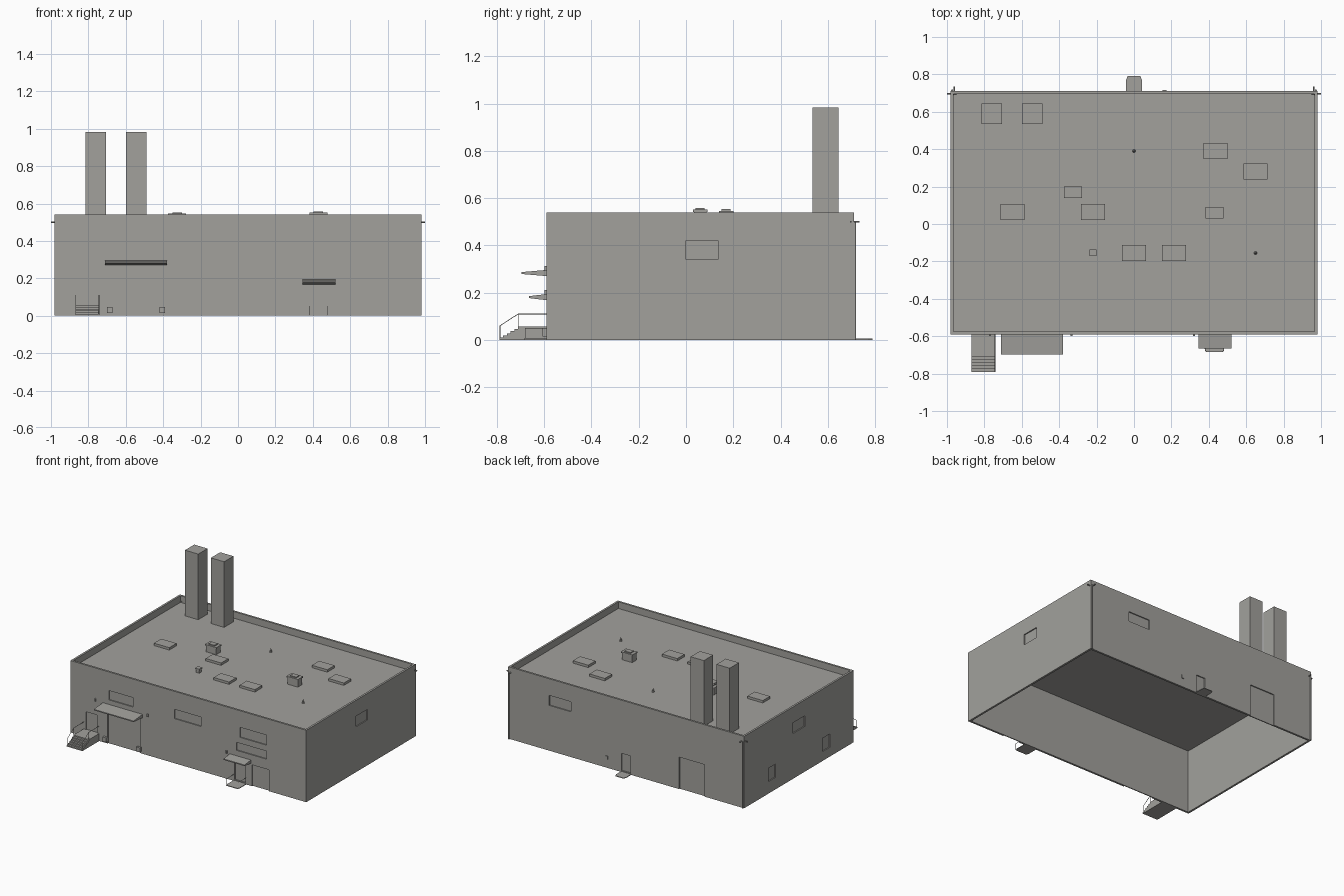
import bpy, bmesh
from mathutils import Vector, Matrix

cube = bpy.data.objects.get("Cube")
if cube:
    bpy.data.objects.remove(cube)

grey = bpy.data.materials.new("concrete_grey")
grey.use_nodes = True
colour = (0.36, 0.355, 0.335, 1)
grey.diffuse_color = colour
grey.node_tree.nodes["Principled BSDF"].inputs["Base Color"].default_value = colour


def finish(name, bm):
    bmesh.ops.recalc_face_normals(bm, faces=bm.faces)
    mesh = bpy.data.meshes.new(name)
    bm.to_mesh(mesh)
    bm.free()
    mesh.materials.append(grey)
    obj = bpy.data.objects.new(name, mesh)
    bpy.context.scene.collection.objects.link(obj)
    return obj


def add_box(bm, x, y, z):
    """Box from three (low, high) ranges."""
    size = Vector((x[1] - x[0], y[1] - y[0], z[1] - z[0]))
    mid = Vector((sum(x), sum(y), sum(z))) / 2
    bmesh.ops.create_cube(bm, size=1, matrix=Matrix.Translation(mid) @ Matrix.Diagonal(size).to_4x4())


def boxes(name, *parts):
    bm = bmesh.new()
    for part in parts:
        add_box(bm, *part)
    return finish(name, bm)


def prism(name, points, along):
    """Closed outline extruded by a vector."""
    bm = bmesh.new()
    face = bm.faces.new([bm.verts.new(p) for p in points])
    new = bmesh.ops.extrude_face_region(bm, geom=[face])["geom"]
    bmesh.ops.translate(bm, vec=along, verts=[v for v in new if isinstance(v, bmesh.types.BMVert)])
    return finish(name, bm)


def rod(name, points, radius):
    curve = bpy.data.curves.new(name, "CURVE")
    curve.dimensions = "3D"
    curve.bevel_depth = radius
    curve.bevel_resolution = 1
    curve.use_fill_caps = True
    spline = curve.splines.new("POLY")
    spline.points.add(len(points) - 1)
    for p, co in zip(spline.points, points):
        p.co = (*co, 1)
    curve.materials.append(grey)
    obj = bpy.data.objects.new(name, curve)
    bpy.context.scene.collection.objects.link(obj)
    return obj


# Main hall: hollow shell with a sunken roof and recessed openings
W, FRONT, BACK, TOP, ROOF = 0.98, -0.59, 0.71, 0.54, 0.49
T, D = 0.015, 0.008
hall = boxes("building_shell", ((-W, W), (FRONT, BACK), (0, TOP)))
inner = ((-W + T, W - T), (FRONT + T, BACK - T))
cuts = [(*inner, (ROOF, 1)), (*inner, (-1, ROOF - 0.01))]

front_openings = [  # x range, z range
    ((-0.66, -0.46), (0.33, 0.40)), ((-0.115, 0.105), (0.335, 0.405)),
    ((0.43, 0.65), (0.34, 0.415)), ((0.40, 0.65), (0.235, 0.295)),
    ((-0.85, -0.76), (0.055, 0.19)), ((-0.67, -0.40), (-0.05, 0.265)),
    ((0.385, 0.475), (0.01, 0.16)), ((0.53, 0.67), (-0.05, 0.16)),
]
back_openings = [
    ((0.46, 0.64), (0.34, 0.415)), ((-0.65, -0.44), (-0.05, 0.24)),
    ((-0.035, 0.04), (0.01, 0.14)),
]
side_openings = [  # side, y range, z range
    (1, (0, 0.135), (0.34, 0.42)), (-1, (-0.01, 0.127), (0.34, 0.42)),
    (-1, (-0.31, -0.22), (0.07, 0.17)), (-1, (0.34, 0.42), (0.09, 0.19)),
]
cuts += [(x, (FRONT - 0.1, FRONT + D), z) for x, z in front_openings]
cuts += [(x, (BACK - D, BACK + 0.1), z) for x, z in back_openings]
cuts += [(sorted((s * (W - D), s * (W + 0.1))), y, z) for s, y, z in side_openings]
cutter = boxes("opening_cutter", *cuts)
cutter.hide_render = True
mod = hall.modifiers.new("openings", "BOOLEAN")
mod.operation = "DIFFERENCE"
mod.solver = "EXACT"
mod.use_self = True
mod.object = cutter
bpy.context.view_layer.objects.active = hall
bpy.ops.object.modifier_apply(modifier=mod.name)
bpy.data.objects.remove(cutter)

# Chimneys
for i, x in enumerate((-0.76, -0.545)):
    boxes(f"chimney_{i + 1}", ((x - 0.055, x + 0.055), (0.535, 0.645), (ROOF, 0.983)))

# Roof skylights
for i, (x, y) in enumerate([(-0.65, 0.065), (-0.22, 0.065), (0, -0.155),
                            (0.215, -0.155), (0.435, 0.39), (0.65, 0.28)]):
    boxes(f"skylight_{i + 1}", ((x - 0.064, x + 0.064), (y - 0.043, y + 0.043), (ROOF, ROOF + 0.018)))

# Roof air units with stepped caps
for i, (x, y, top) in enumerate([(-0.325, 0.17, 0.553), (0.43, 0.06, 0.558)]):
    boxes(f"air_unit_{i + 1}",
          ((x - 0.043, x + 0.043), (y - 0.026, y + 0.026), (ROOF, top - 0.016)),
          ((x - 0.048, x + 0.048), (y - 0.031, y + 0.031), (top - 0.016, top - 0.007)),
          ((x - 0.025, x + 0.025), (y - 0.019, y + 0.019), (top - 0.007, top)))
boxes("small_roof_vent", ((-0.233, -0.205), (-0.168, -0.14), (ROOF, ROOF + 0.025)),
      ((-0.237, -0.201), (-0.172, -0.136), (ROOF + 0.025, ROOF + 0.033)))

# Roof cone vents
for i, (x, y) in enumerate([(0, 0.39), (0.65, -0.155)]):
    bm = bmesh.new()
    bmesh.ops.create_cone(bm, cap_ends=True, segments=8, radius1=0.009, radius2=0.001, depth=0.03,
                          matrix=Matrix.Translation((x, y, ROOF + 0.015)))
    finish(f"cone_vent_{i + 1}", bm)

# Canopies: tapered wedges
for name, x0, x1, z, reach in [("loading_canopy", -0.71, -0.38, 0.27, 0.107),
                               ("door_canopy", 0.345, 0.52, 0.168, 0.075)]:
    outline = [(x0, FRONT, z), (x0, FRONT, z + 0.026),
               (x0, FRONT - reach, z + 0.017), (x0, FRONT - reach, z + 0.009)]
    prism(name, outline, (x1 - x0, 0, 0))

# Entrance stairs and landing, as one stepped profile
X0, X1, STEPS, RISE = -0.87, -0.74, 6, 0.056
profile = [(X0, FRONT, 0), (X0, -0.79, 0)]
for i in range(STEPS):
    z = RISE * (i + 1) / STEPS
    y = -0.79 + 0.08 * i / (STEPS - 1)
    profile.append((X0, y, z))
    if i < STEPS - 1:
        profile.append((X0, y + 0.08 / (STEPS - 1), z))
profile.append((X0, FRONT, RISE))
prism("entrance_stairs", profile, (X1 - X0, 0, 0))
for side, x in (("right", X0 + 0.003), ("left", X1 - 0.003)):
    rod(f"stair_rail_{side}", [(x, -0.787, 0), (x, -0.787, 0.06), (x, -0.71, 0.11), (x, FRONT, 0.11)], 0.0018)
    rod(f"stair_post_{side}", [(x, -0.71, 0.05), (x, -0.71, 0.11)], 0.0018)

# Door plates with chamfered outer corners
for name, x, wall, tip in [("front_door_plate", 0.43, FRONT, -0.685), ("back_door_plate", 0, BACK, 0.79)]:
    h, near = 0.052 if wall < 0 else 0.042, tip * 0.975
    outline = [(x - h, wall, 0), (x - h, near, 0), (x - h + 0.008, tip, 0),
               (x + h - 0.008, tip, 0), (x + h, near, 0), (x + h, wall, 0)]
    prism(name, outline, (0, 0, 0.005))
for side, x in (("right", 0.38), ("left", 0.48)):
    rod(f"door_rail_{side}", [(x, -0.68, 0), (x, -0.68, 0.05), (x, FRONT, 0.05)], 0.0015)

# Dock bumpers and wall lamps
for i, x in enumerate((-0.685, -0.405)):
    boxes(f"dock_bumper_{i + 1}", ((x - 0.015, x + 0.015), (FRONT - 0.018, FRONT), (0.015, 0.048)))
for i, (x, z) in enumerate([(-0.77, 0.30), (-0.335, 0.30), (0.32, 0.20)]):
    boxes(f"wall_lamp_{i + 1}", ((x - 0.005, x + 0.005), (FRONT - 0.008, FRONT), (z - 0.008, z + 0.012)))
boxes("back_meter_box", ((0.153, 0.173), (BACK, BACK + 0.006), (0.065, 0.09)))

# Downpipes and overflow spouts at the back corners
for side, s in (("right", -1), ("left", 1)):
    rod(f"downpipe_{side}", [(s * 0.972, BACK + 0.004, 0), (s * 0.972, BACK + 0.004, 0.5)], 0.006)
    rod(f"side_spout_{side}", [(s * 0.95, 0.697, 0.5), (s * 1.0, 0.697, 0.5)], 0.004)
    rod(f"back_spout_{side}", [(s * 0.96, 0.69, 0.5), (s * 0.96, 0.735, 0.5)], 0.004)
